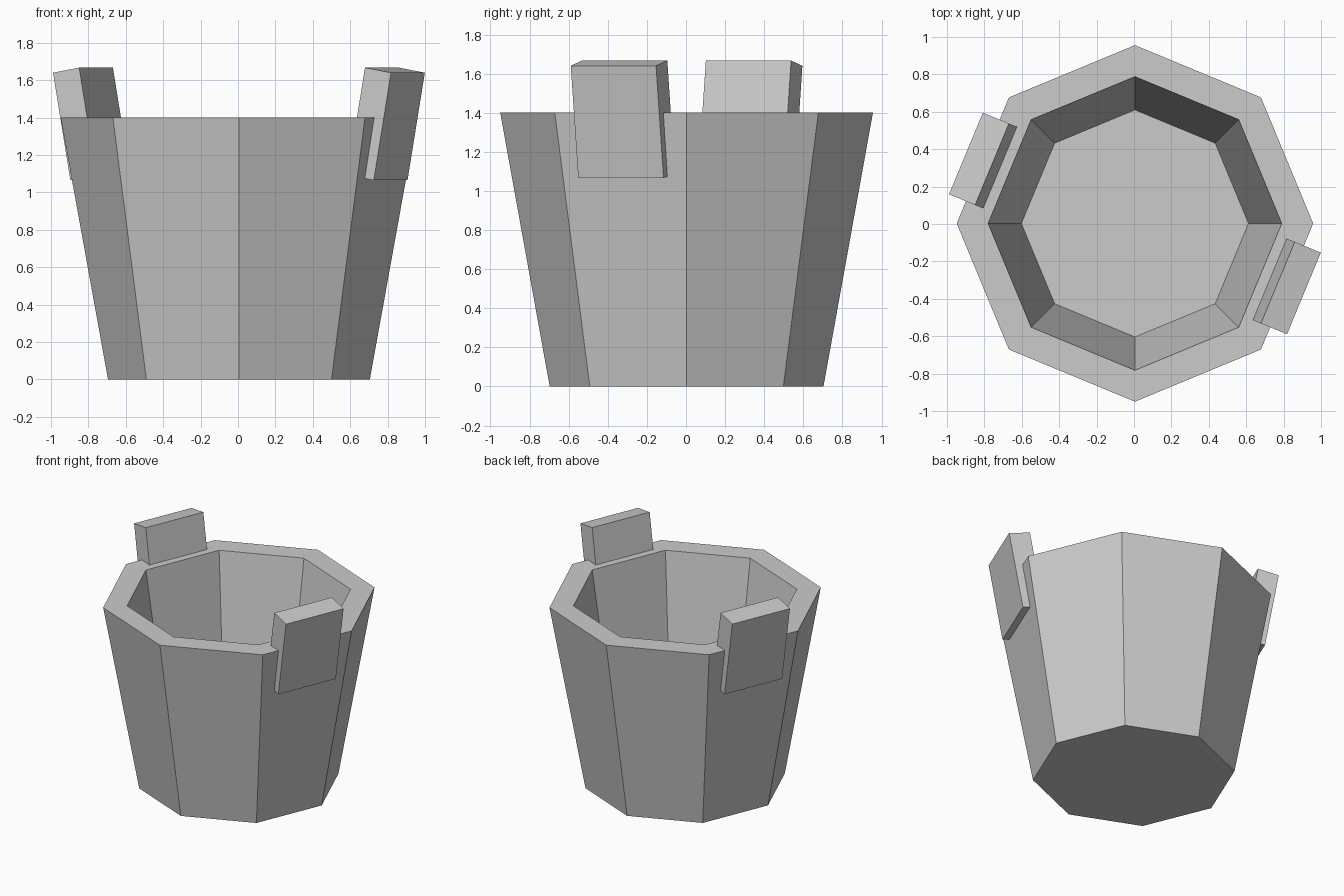
import bpy, bmesh
from math import cos, sin, radians

if "Cube" in bpy.data.objects:
    bpy.data.objects.remove(bpy.data.objects["Cube"])

CX, CY = 0.005, 0.003
SIDES = 8


def make_object(name, bm):
    bmesh.ops.recalc_face_normals(bm, faces=bm.faces)
    mesh = bpy.data.meshes.new(name)
    bm.to_mesh(mesh)
    bm.free()
    ob = bpy.data.objects.new(name, mesh)
    ob.location = (CX, CY, 0)
    bpy.context.collection.objects.link(ob)
    return ob


# Tapered eight-sided tub: outer wall, rim, inner wall, floor
def make_tub():
    bm = bmesh.new()
    rings = []
    for r, z in [(0.70, 0), (0.953, 1.40), (0.785, 1.40), (0.607, 0.25)]:
        rings.append([bm.verts.new((r * cos(radians(360 / SIDES * i)),
                                    r * sin(radians(360 / SIDES * i)), z))
                      for i in range(SIDES)])
    for a, b in zip(rings, rings[1:]):
        for i in range(SIDES):
            j = (i + 1) % SIDES
            bm.faces.new((a[i], a[j], b[j], b[i]))
    bm.faces.new(rings[0])
    bm.faces.new(rings[-1])
    return make_object("tub", bm)


# Leaning grip board: side profile (distance from centre, height) extruded across
def make_grip(name, angle, half_width=0.236):
    n = (cos(radians(angle)), sin(radians(angle)))
    t = (-n[1], n[0])
    profile = [(0.878, 1.065), (0.978, 1.64), (0.827, 1.667), (0.727, 1.092)]
    bm = bmesh.new()
    ends = [[bm.verts.new((n[0] * d + t[0] * w, n[1] * d + t[1] * w, z))
             for d, z in profile] for w in (-half_width, half_width)]
    for end in ends:
        bm.faces.new(end)
    for i in range(4):
        j = (i + 1) % 4
        bm.faces.new((ends[0][i], ends[0][j], ends[1][j], ends[1][i]))
    return make_object(name, bm)


make_tub()
make_grip("right_grip", -22.5)
make_grip("left_grip", 157.5)
